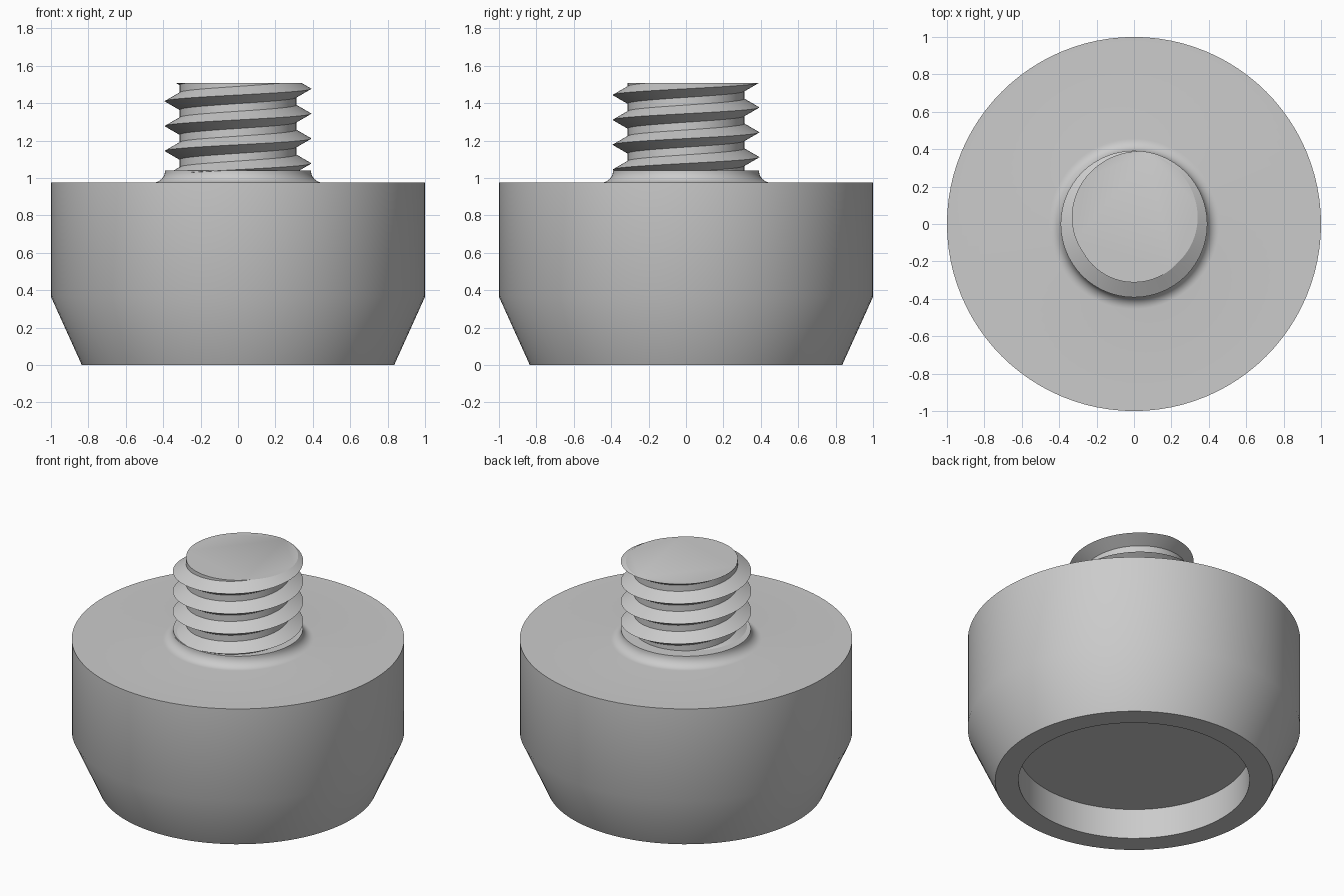
import bpy, bmesh, math
from mathutils import Vector

if "Cube" in bpy.data.objects:
    bpy.data.objects.remove(bpy.data.objects["Cube"], do_unlink=True)

SEGMENTS = 96

grey = bpy.data.materials.new("plain grey")
grey.use_nodes = True
colour = (0.6, 0.6, 0.6, 1)
grey.diffuse_color = colour
grey.node_tree.nodes["Principled BSDF"].inputs["Base Color"].default_value = colour


def finish(bm, name):
    """Turn a bmesh into a smooth-shaded object with crisp edges."""
    bmesh.ops.recalc_face_normals(bm, faces=bm.faces[:])
    mesh = bpy.data.meshes.new(name)
    bm.to_mesh(mesh)
    bm.free()
    mesh.materials.append(grey)
    obj = bpy.data.objects.new(name, mesh)
    bpy.context.collection.objects.link(obj)
    bpy.ops.object.select_all(action="DESELECT")
    obj.select_set(True)
    bpy.context.view_layer.objects.active = obj
    bpy.ops.object.shade_smooth_by_angle(angle=math.radians(30))
    return obj


def lathe(name, profile):
    bm = bmesh.new()
    verts = [bm.verts.new((r, 0, z)) for r, z in profile]
    edges = [bm.edges.new(pair) for pair in zip(verts, verts[1:])]
    bmesh.ops.spin(bm, geom=verts + edges, cent=(0, 0, 0), axis=(0, 0, 1),
                   angle=math.tau, steps=SEGMENTS)
    bmesh.ops.remove_doubles(bm, verts=bm.verts[:], dist=1e-4)
    return finish(bm, name)


# Foot: recessed base, chamfered side, flat top and a filleted collar
SHOULDER, COLLAR, FILLET = 0.975, 1.04, 0.065
fillet = []
for i in range(9):
    a = math.pi / 2 * i / 8
    fillet.append((0.39 + FILLET * (1 - math.sin(a)),
                   SHOULDER + FILLET * (1 - math.cos(a))))
lathe("foot", [(0, 0.2), (0.695, 0.2), (0.695, 0), (0.835, 0), (1, 0.365),
               (1, SHOULDER)] + fillet + [(0, COLLAR)])


# Threaded stud: right-handed helical surface, trimmed flat at both ends
def threaded_stud(root, crest, pitch, half_width, phase, bottom, top):
    profile = [(root, -half_width), (crest, 0), (root, half_width)]
    bm = bmesh.new()
    rows = []
    for turn in range(-3, 6):
        for r, offset in profile:
            row = []
            for j in range(SEGMENTS):
                a = math.tau * j / SEGMENTS
                z = phase + pitch * (turn + j / SEGMENTS) + offset
                row.append(bm.verts.new((r * math.cos(a), r * math.sin(a), z)))
            rows.append(row)
    # The end of each row joins the start of the matching row one turn up
    step = len(profile)
    for k in range(len(rows) - step - 1):
        low = rows[k] + [rows[k + step][0]]
        high = rows[k + 1] + [rows[k + 1 + step][0]]
        for j in range(SEGMENTS):
            bm.faces.new((low[j], low[j + 1], high[j + 1], high[j]))
    for z, direction in ((bottom, -1), (top, 1)):
        cut = bmesh.ops.bisect_plane(
            bm, geom=bm.verts[:] + bm.edges[:] + bm.faces[:], dist=1e-5,
            plane_co=(0, 0, z), plane_no=Vector((0, 0, direction)),
            clear_outer=True)
        rim = [e for e in cut["geom_cut"] if isinstance(e, bmesh.types.BMEdge)]
        bmesh.ops.edgeloop_fill(bm, edges=rim)
    loose = [v for v in bm.verts if not v.link_faces]
    bmesh.ops.delete(bm, geom=loose, context="VERTS")
    return finish(bm, "threaded_stud")


threaded_stud(root=0.312, crest=0.392, pitch=0.133, half_width=0.046,
              phase=1.078, bottom=1.03, top=1.508)
